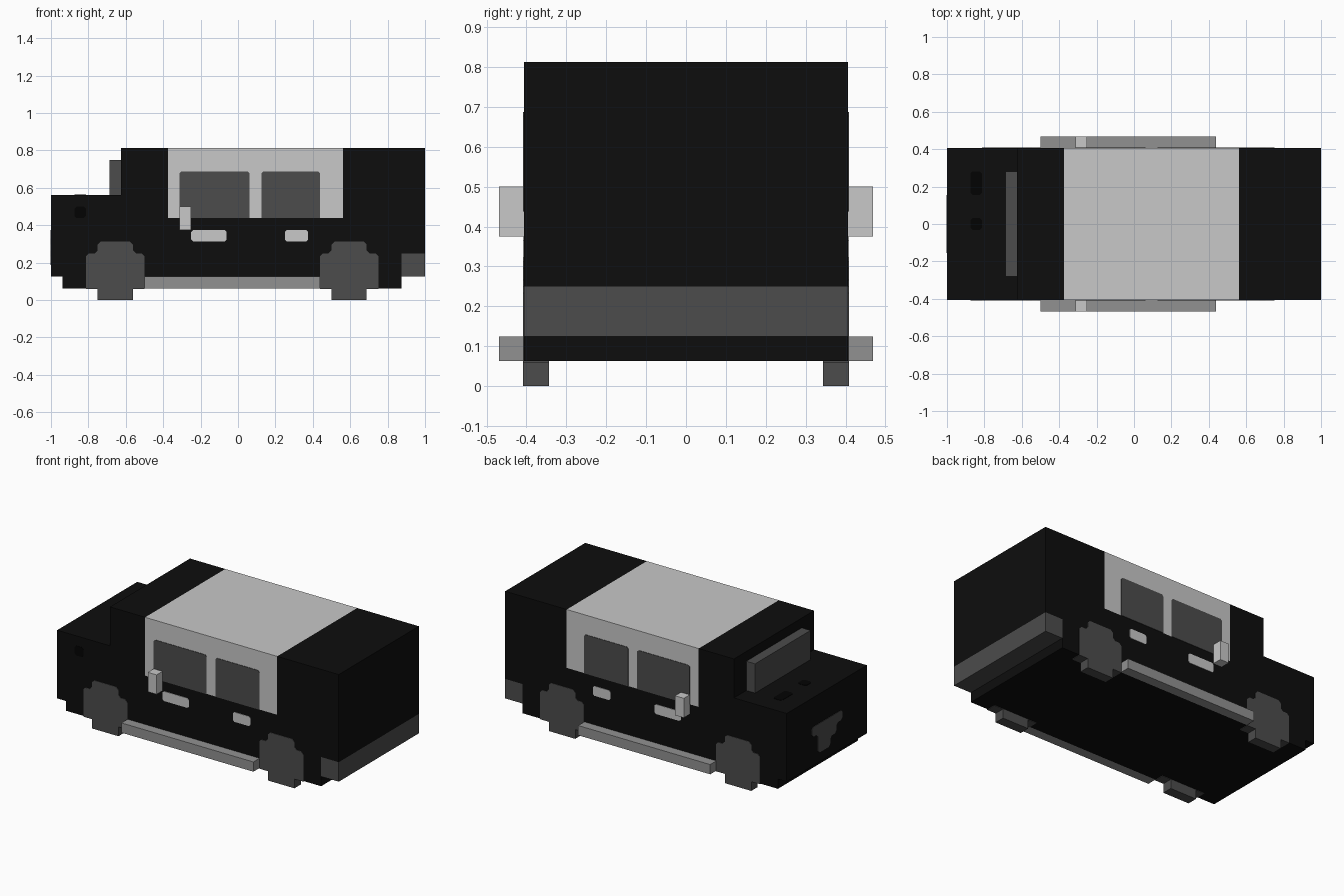
import bpy, bmesh
from mathutils import Vector

if "Cube" in bpy.data.objects:
    bpy.data.objects.remove(bpy.data.objects["Cube"])

U = 0.0625            # one block
W = 6.5 * U           # half width of the body
T = 0.003             # how far painted plates stand proud


def material(name, v):
    m = bpy.data.materials.new(name)
    m.diffuse_color = (v, v, v, 1)
    m.use_nodes = True
    m.node_tree.nodes["Principled BSDF"].inputs["Base Color"].default_value = m.diffuse_color
    return m


BLACK = material("body black", 0.004)
WHITE = material("panel white", 0.58)
DARK = material("dark grey", 0.072)
MID = material("step grey", 0.285)
PURE = material("vent black", 0.0008)


def chamfer(points, low, c=0.016):
    """Cut the outline corners whose second coordinate is above low."""
    out = []
    for i, p in enumerate(points):
        p = Vector(p)
        if p.y <= low:
            out.append(p)
            continue
        for q in (points[i - 1], points[(i + 1) % len(points)]):
            out.append(p + (Vector(q) - p).normalized() * c)
    return out


def prism(name, outline, a, b, axis, mats):
    """Extrude a flat outline from a to b along an axis."""
    place = {"x": lambda p, d: (d, p[0], p[1]),
             "y": lambda p, d: (p[0], d, p[1]),
             "z": lambda p, d: (p[0], p[1], d)}[axis]
    bm = bmesh.new()
    lo = [bm.verts.new(place(p, a)) for p in outline]
    hi = [bm.verts.new(place(p, b)) for p in outline]
    bm.faces.new(lo)
    bm.faces.new(hi)
    n = len(lo)
    for i in range(n):
        j = (i + 1) % n
        bm.faces.new((lo[i], lo[j], hi[j], hi[i]))
    bmesh.ops.recalc_face_normals(bm, faces=bm.faces)
    me = bpy.data.meshes.new(name)
    bm.to_mesh(me)
    bm.free()
    for m in mats:
        me.materials.append(m)
    ob = bpy.data.objects.new(name, me)
    bpy.context.collection.objects.link(ob)
    return ob


def rect(x0, x1, z0, z1):
    return [(x0 * U, z0 * U), (x1 * U, z0 * U), (x1 * U, z1 * U), (x0 * U, z1 * U)]


def both_sides(name, outline, inner, outer, mat):
    for side, s in (("right", -1), ("left", 1)):
        prism(f"{name}_{side}", outline, s * inner, s * outer, "y", [mat])


# Body shell: side profile, cut along the colour borders
profile = [(-15, 1), (14, 1), (14, 2), (16, 2), (16, 13), (-10, 13),
           (-10, 9), (-16, 9), (-16, 2), (-15, 2)]
body = prism("body", [(x * U, z * U) for x, z in profile], -W, W, "y",
             [BLACK, WHITE, DARK])
bm = bmesh.new()
bm.from_mesh(body.data)
for co, no in (((-6 * U, 0, 0), (1, 0, 0)), ((9 * U, 0, 0), (1, 0, 0)),
               ((14 * U, 0, 0), (1, 0, 0)), ((0, 0, 7 * U), (0, 0, 1)),
               ((0, 0, 4 * U), (0, 0, 1))):
    bmesh.ops.bisect_plane(bm, geom=bm.verts[:] + bm.edges[:] + bm.faces[:],
                           plane_co=co, plane_no=no, dist=1e-5)
for f in bm.faces:
    c = f.calc_center_bounds() / U
    if -6 < c.x < 9 and c.z > 7:
        f.material_index = 1          # white cabin panel and roof
    elif c.x > 14.1 and c.z < 4:
        f.material_index = 2          # rear bumper
    else:
        f.material_index = 0
bm.to_mesh(body.data)
bm.free()

# Wheels with stepped arches
for name, cx in (("front_wheel", -10.5), ("rear_wheel", 9.5)):
    pts = [(-1.5, 0), (1.5, 0), (1.5, 0.95), (2.5, 0.95), (2.5, 4), (1.5, 4),
           (1.5, 5), (-1.5, 5), (-1.5, 4), (-2.5, 4), (-2.5, 0.95), (-1.5, 0.95)]
    pts = chamfer([((cx + x) * U, z * U) for x, z in pts], 2 * U)
    both_sides(name, pts, W - U, W + T, DARK)

# Steps and mirrors
both_sides("side_step", rect(-8, 7, 1, 2), W, W + U, MID)
both_sides("mirror", rect(-5, -4, 6, 8), W, W + U, WHITE)

# Windows and door handles
for name, a, b in (("front_window", -5, 1), ("rear_window", 2, 7)):
    both_sides(name, chamfer(rect(a, b, 7, 11), 8 * U, 0.01), W - T, W + T, DARK)
for name, a, b in (("front_handle", -4, -1), ("rear_handle", 4, 6)):
    both_sides(name, chamfer(rect(a, b, 5, 6), 0, 0.01), W - T, W + T, WHITE)

# Windscreen block standing on the bonnet
prism("windscreen", rect(-11, -10, 9, 12), -4.5 * U, 4.5 * U, "y", [DARK])

# Stepped grille patch on the nose
grille = [(-0.5, 3), (1.5, 3), (1.5, 5), (2.5, 5), (2.5, 6), (-2.5, 6),
          (-2.5, 5), (-1.5, 5), (-1.5, 4), (-0.5, 4)]
prism("front_grille", chamfer([(y * U, z * U) for y, z in grille], 0),
      -1 - T, -1 + T, "x", [DARK])

# Small black vents on the bonnet and right wing
prism("bonnet_vent_large", chamfer(rect(-14, -13, 2.5, 4.5), -1, 0.012),
      9 * U - T, 9 * U + 0.002, "z", [PURE])
prism("bonnet_vent_small", chamfer(rect(-14, -13, -0.5, 0.5), -1, 0.012),
      9 * U - T, 9 * U + 0.002, "z", [PURE])
prism("wing_vent", chamfer(rect(-14, -13, 7, 8), 0, 0.012),
      -W - 0.002, -W + T, "y", [PURE])
